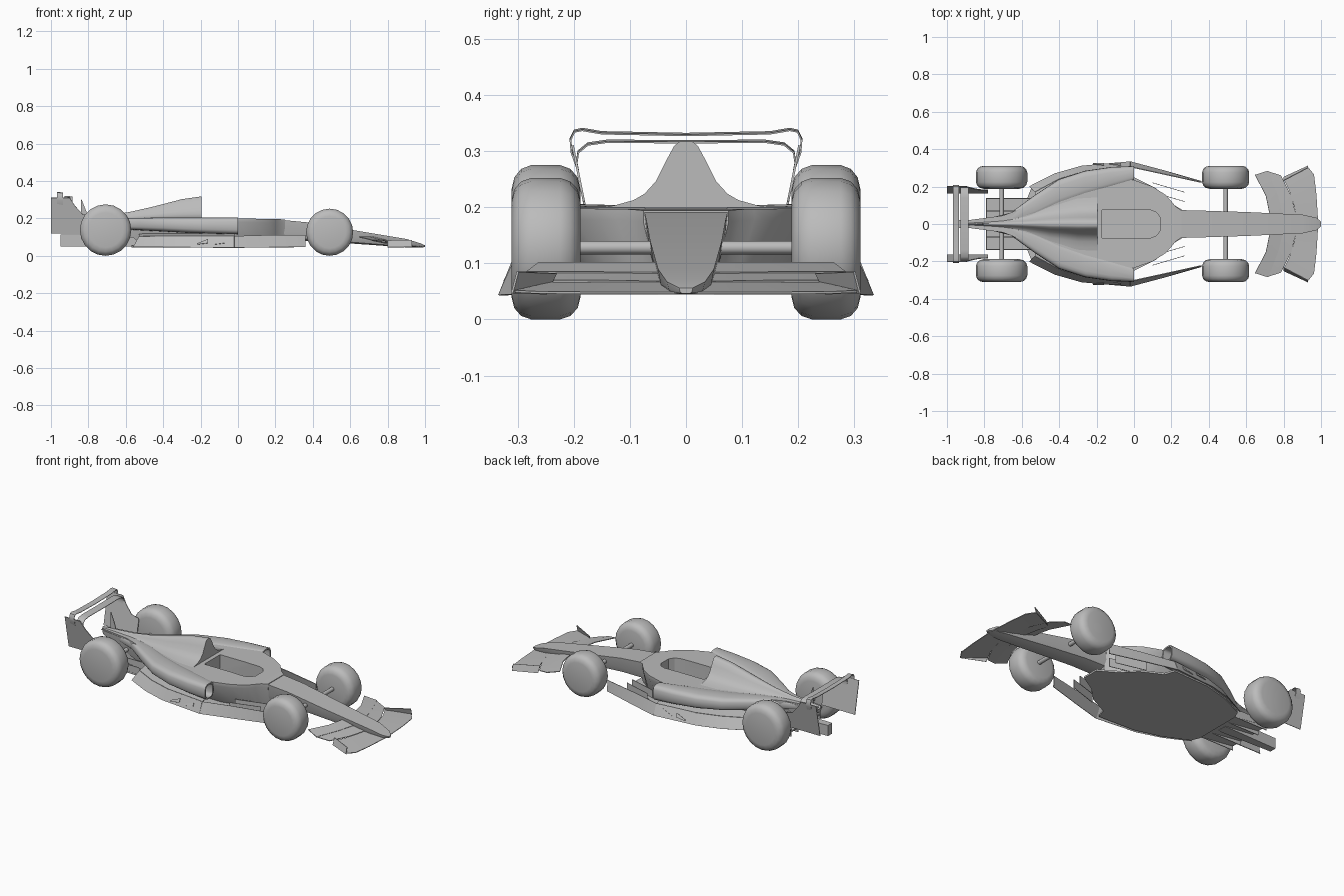
import bpy, bmesh, math
from math import cos, sin, pi

if "Cube" in bpy.data.objects:
    bpy.data.objects.remove(bpy.data.objects["Cube"])

grey = bpy.data.materials.new("plain_grey")
grey.use_nodes = True
colour = (0.5, 0.5, 0.5, 1)
grey.diffuse_color = colour
grey.node_tree.nodes["Principled BSDF"].inputs["Base Color"].default_value = colour


def activate(ob):
    bpy.ops.object.select_all(action='DESELECT')
    ob.select_set(True)
    bpy.context.view_layer.objects.active = ob


def shade(ob, angle):
    activate(ob)
    bpy.ops.object.shade_smooth_by_angle(angle=math.radians(angle))


def build(name, verts, faces, thick=0, mirror=False, angle=35):
    """Mesh object with optional thickness and left/right mirroring."""
    mesh = bpy.data.meshes.new(name)
    mesh.from_pydata(verts, [], faces)
    bm = bmesh.new()
    bm.from_mesh(mesh)
    bmesh.ops.recalc_face_normals(bm, faces=bm.faces)
    bm.to_mesh(mesh)
    bm.free()
    mesh.materials.append(grey)
    ob = bpy.data.objects.new(name, mesh)
    bpy.context.collection.objects.link(ob)
    if thick:
        mod = ob.modifiers.new("thickness", 'SOLIDIFY')
        mod.thickness, mod.offset = thick, 0
        activate(ob)
        bpy.ops.object.modifier_apply(modifier=mod.name)
    shade(ob, angle)
    if mirror:
        mod = ob.modifiers.new("both_sides", 'MIRROR')
        mod.use_axis = (False, True, False)
        mod.use_mirror_merge = False
    return ob


def loft(name, rings, **kw):
    """Skin closed rings of equal length and cap both ends."""
    n = len(rings[0])
    verts = [p for ring in rings for p in ring]
    faces = [(k * n + i, k * n + (i + 1) % n, (k + 1) * n + (i + 1) % n, (k + 1) * n + i)
             for k in range(len(rings) - 1) for i in range(n)]
    faces += [tuple(range(n)), tuple(range(len(verts) - n, len(verts)))]
    return build(name, verts, faces, **kw)


def panel(name, edge_a, edge_b, thick=0.004, mirror=True, angle=35):
    """Thin sheet between two matching polylines."""
    n = len(edge_a)
    faces = [(i, i + 1, n + i + 1, n + i) for i in range(n - 1)]
    return build(name, edge_a + edge_b, faces, thick=thick, mirror=mirror, angle=angle)


def plate(name, outline, y_at, mirror=True):
    """Upright plate from an x-z outline, leaning by the rule y_at(z)."""
    verts = [(x, y_at(z), z) for x, z in outline]
    return build(name, verts, [tuple(range(len(verts)))], thick=.004, mirror=mirror)


def both(half):
    """Close a half outline of (a, y) pairs across the centre line."""
    return half + [(a, -y) for a, y in reversed(half)]


def section(x, half):
    """Ring at x from a half outline of (z, y) pairs."""
    return [(x, y, z) for z, y in both(half)]


def prism(name, outline, z0, z1):
    return loft(name, [[(x, y, z) for x, y in outline] for z in (z0, z1)])


# Nose: flat top, tapered sides, rounded keel
rings = []
for x, w, top, bot in [(1.0, .012, .056, .046), (.975, .034, .067, .045), (.9, .05, .09, .045),
                       (.6, .064, .14, .066), (.38, .071, .178, .08), (.18, .076, .197, .08)]:
    h = top - bot
    rings.append(section(x, [(top, w), (bot + .4 * h, w * .9), (bot + .1 * h, w * .76),
                             (bot, w * .4)]))
loft("nose", rings, angle=30)

# Main body with undercut flanks
rings = []
for x, w, top, bot in [(.25, .076, .194, .07), (.22, .096, .196, .06), (.2, .122, .197, .055),
                       (.17, .155, .197, .05), (.1, .2, .198, .05), (0, .235, .2, .05),
                       (-.25, .23, .2, .05), (-.42, .18, .2, .06), (-.56, .1, .2, .07),
                       (-.7, .045, .2, .1), (-.88, .018, .2, .165)]:
    rings.append(section(x, [(top, w), (top - .02, w), (bot, w * .68)]))
body = loft("main_body", rings)

# Cockpit opening with a rounded front
opening = [(-.17, .074), (.09, .074), (.12, .062), (.14, .035)]
cutter = prism("cockpit_cutter", both(opening), .11, .3)
cutter.hide_render = True
cut = body.modifiers.new("cockpit", 'BOOLEAN')
cut.operation, cut.object, cut.solver = 'DIFFERENCE', cutter, 'EXACT'
activate(body)
bpy.ops.object.modifier_apply(modifier=cut.name)
bpy.data.objects.remove(cutter)
shade(body, 30)

# Engine cover with a bell-shaped section
bell = [(1, 0), (.7, .09), (.52, .16), (.41, .25), (.3, .42), (.2, .7), (.12, .91), (.06, .98)]
rings = []
for x, peak, w in [(-.195, .32, .18), (-.3, .305, .18), (-.45, .265, .14),
                   (-.58, .235, .08), (-.7, .217, .045), (-.89, .206, .02)]:
    rings.append(section(x, [(.192 + (peak - .192) * h, w * t) for t, h in bell]))
loft("engine_cover", rings, angle=40)


# Sidepods: rounded tubes with a hollow mouth
def pod_ring(x, outer, inner, top, bot):
    ring = []
    for i in range(20):
        c, s = cos(2 * pi * i / 20), sin(2 * pi * i / 20)
        y = (outer + inner) / 2 + (outer - inner) / 2 * math.copysign(abs(c) ** .6, c)
        z = (top + bot) / 2 + (top - bot) / 2 * math.copysign(abs(s) ** .6, s)
        ring.append((x, y, z))
    return ring


pod = [(-.14, .295, .245, .195, .127), (0, .302, .238, .198, .122), (0, .31, .23, .206, .115),
       (-.12, .305, .19, .206, .118), (-.26, .285, .15, .206, .122), (-.4, .24, .1, .205, .13),
       (-.53, .155, .04, .203, .137), (-.66, .06, .0, .2, .145), (-.8, .025, -.01, .198, .165)]
loft("sidepod", [pod_ring(*p) for p in pod], mirror=True, angle=50)

# Floor, rising diffuser, its fences and the low tail structure
floor = [(.3, .05), (.2, .11), (.12, .19), (0, .25), (-.02, .31), (-.25, .3), (-.4, .26),
         (-.55, .19), (-.57, .14)]
prism("floor", both(floor), .044, .054)
panel("diffuser", [(-.55, -.14, .05), (-.79, -.14, .078)], [(-.55, .14, .05), (-.79, .14, .078)],
      .008, mirror=False)
for name, y in [("outer_diffuser_fence", .137), ("inner_diffuser_fence", .07)]:
    plate(name, [(-.5, .05), (-.79, .05), (-.79, .1), (-.56, .1)], lambda z: y)
prism("tail_structure", both([(-.6, .03), (-.95, .02)]), .05, .113)

# Floor side walls, their inward shoulders and small edge fins
wall_top = [(-.53, .17, .102), (-.4, .24, .105), (-.26, .283, .105), (-.02, .308, .105)]
panel("floor_side_wall",
      [(-.56, .2, .047), (-.42, .27, .047), (-.28, .31, .045), (-.02, .333, .043)], wall_top)
panel("floor_shoulder", wall_top, [(x, y - .09, .118) for x, y, z in wall_top])
for x in (-.19, -.1):
    panel("edge_fin", [(x - .03, .324, .06), (x + .03, .324, .068)],
          [(x - .03, .32, .066), (x + .03, .314, .09)], .003)

# Deflectors between the front wheels and the sidepods
panel("deflector", [(-.02, .333, .043), (.15, .288, .045), (.36, .228, .047)],
      [(-.02, .305, .105), (.15, .268, .11), (.36, .222, .11)])
for y in (.14, .19):
    panel("turning_vane", [(.1, y + .03, .045), (.27, y - .02, .05)],
          [(.1, y + .03, .1), (.27, y - .02, .1)], .003)

# Front wing: main plane, two flaps and end plates
panel("front_wing_main", [(.985, .0, .047), (.975, .16, .047), (.962, .265, .048), (.93, .305, .05)],
      [(.875, .0, .064), (.855, .1, .065), (.83, .18, .065), (.80, .24, .065)])
panel("front_wing_flap", [(.87, .03, .066), (.84, .15, .068), (.785, .26, .068)],
      [(.79, .03, .081), (.765, .15, .082), (.712, .283, .082)])
panel("front_wing_upper_flap", [(.80, .03, .082), (.77, .15, .083), (.717, .285, .083)],
      [(.73, .03, .1), (.705, .15, .1), (.647, .263, .1)])
panel("front_wing_end_plate", [(.80, .25, .045), (.93, .31, .047)],
      [(.80, .232, .082), (.93, .3, .085)])

# Rear wing: two blades curving down into leaning end plates
for name, back, front, line in [
        ("rear_wing_upper_blade", -.967, -.935,
         [(0, .331), (.15, .334), (.185, .34), (.199, .337), (.206, .322), (.204, .3),
          (.195, .275)]),
        ("rear_wing_lower_blade", -.928, -.885,
         [(0, .318), (.14, .319), (.175, .314), (.192, .3), (.195, .28), (.192, .265)])]:
    half = [(z, y) for y, z in reversed(line[1:])]
    span = half + [(line[0][1], 0)] + [(z, -y) for z, y in reversed(half)]
    panel(name, [(back, y, z) for z, y in span], [(front, y, z - .003) for z, y in span],
          .003, mirror=False, angle=45)

plate("rear_wing_end_plate", [(-1, .12), (-1, .31), (-.9, .31), (-.87, .265), (-.83, .222),
                              (-.78, .21), (-.78, .12)], lambda z: .14 + .2 * z)
plate("tail_fin", [(-.84, .19), (-.838, .305), (-.81, .235), (-.8, .19)], lambda z: 0, mirror=False)


# Wheels and axles
def disc_ring(x, y, z, r, n):
    return [(x + r * sin(2 * pi * i / n), y, z + r * cos(2 * pi * i / n)) for i in range(n)]


tyre = [(.188, .68), (.193, .84), (.206, .95), (.224, 1), (.276, 1), (.294, .95),
        (.306, .84), (.311, .68)]
for end, x, r in [("front", .49, .126), ("rear", -.708, .1375)]:
    loft(end + "_wheel", [disc_ring(x, y, r, r * k, 20) for y, k in tyre], mirror=True, angle=40)
    loft(end + "_axle", [disc_ring(x, y, .128, .012, 12) for y in (-.2, .2)], angle=40)
